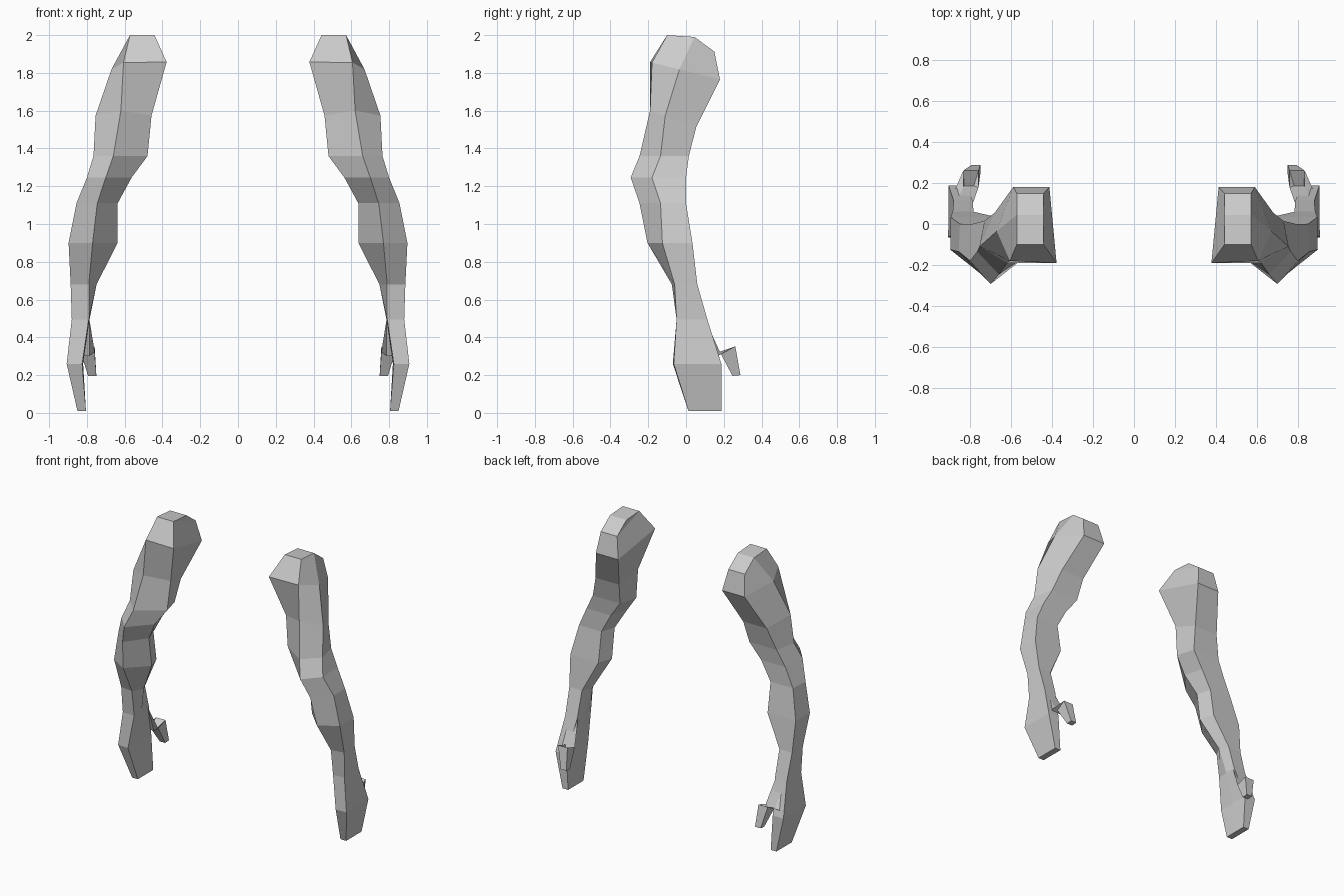
import bpy, bmesh

if "Cube" in bpy.data.objects:
    bpy.data.objects.remove(bpy.data.objects["Cube"])

skin = bpy.data.materials.new("light_grey")
skin.diffuse_color = (0.6, 0.6, 0.6, 1)
skin.use_nodes = True
skin.node_tree.nodes["Principled BSDF"].inputs["Base Color"].default_value = skin.diffuse_color

# Arm stations: height, tilt, front corner x y, outer corner x y, back x y, inner x y
STATIONS = [
    (1.81, .25, .606, -.18, .67, -.035, .59, .18, .378, -.19),     # shoulder
    (1.535, .35, .62, -.19, .754, -.11, .68, .055, .458, -.11),    # upper arm
    (1.36, 0, .66, -.246, .765, -.135, .73, .015, .479, -.12),     # above elbow
    (1.246, 0, .70, -.293, .80, -.18, .79, 0, .563, -.14),         # elbow
    (1.11, 0, .745, -.246, .855, -.135, .85, 0, .637, -.10),       # forearm top
    (.90, 0, .77, -.204, .897, -.125, .895, .034, .637, -.07),     # forearm
    (.68, 0, .79, -.075, .886, -.06, .885, .06, .749, 0),          # lower forearm
    (.495, 0, .79, -.05, .88, -.05, .88, .113, .786, .03),         # wrist
    (.26, 0, .825, -.07, .907, -.065, .905, .187, .82, .06),       # palm
    (.01, 0, .805, .013, .85, .013, .85, .188, .805, .10),         # fingertips
]
# Shoulder cap: y and z of its crossbars
CAP = [(-.10, 2.0), (.045, 1.99), (.15, 1.913)]
CAP_X = (.442, .572)

# Thumb stations: centre, half width, half depth, slope along y
THUMB = [
    (.83, .135, .40, .043, .035, -2.8),
    (.796, .22, .338, .037, .041, .35),
    (.772, .267, .198, .022, .021, .1),
]


def arm_ring(z, tilt, fx, fy, ox, oy, bx, by, ix, iy):
    """Five corners; the inner back corner is set in a little above the wrist."""
    cx = ix + (.035 if z > .5 else 0)
    corners = [(fx, fy), (ox, oy), (bx, by), (cx, by), (ix, iy)]
    return [(x, y, z - tilt * y) for x, y in corners]


def thumb_ring(x, y, z, w, d, slope):
    return [(x + sx * w, y + sy * d, z + slope * sy * d)
            for sx, sy in ((1, 1), (-1, 1), (-1, -1), (1, -1))]


def loft(bm, rings):
    """Join successive rings with quads and return the vertex rings."""
    rows = [[bm.verts.new(p) for p in ring] for ring in rings]
    for a, b in zip(rows, rows[1:]):
        for i in range(len(a)):
            j = (i + 1) % len(a)
            bm.faces.new((a[i], a[j], b[j], b[i]))
    return rows


def finish(bm, name, side):
    for v in bm.verts:
        v.co.x *= side
    bmesh.ops.recalc_face_normals(bm, faces=bm.faces)
    mesh = bpy.data.meshes.new(name)
    bm.to_mesh(mesh)
    bm.free()
    mesh.materials.append(skin)
    bpy.context.collection.objects.link(bpy.data.objects.new(name, mesh))


for label, side in (("right", 1), ("left", -1)):
    # Arm and hand, with a flat shoulder top sloping down at the back
    bm = bmesh.new()
    (i0, f0), (i1, f1), (i2, f2) = [[(x, y, z) for x in CAP_X] for y, z in CAP]
    rows = loft(bm, [[f0, f1, f2, i2, i0]] + [arm_ring(*s) for s in STATIONS])
    f, o, b, c, i = rows[0]
    ridge = bm.verts.new(i1)
    bm.faces.new((f, o, ridge, i))
    bm.faces.new((o, b, c, ridge))
    bm.faces.new((i, ridge, c))
    bm.faces.new(rows[-1])
    finish(bm, label + "_arm", side)

    # Thumb
    bm = bmesh.new()
    rows = loft(bm, [thumb_ring(*s) for s in THUMB])
    bm.faces.new(rows[0])
    bm.faces.new(rows[-1])
    finish(bm, label + "_thumb", side)
